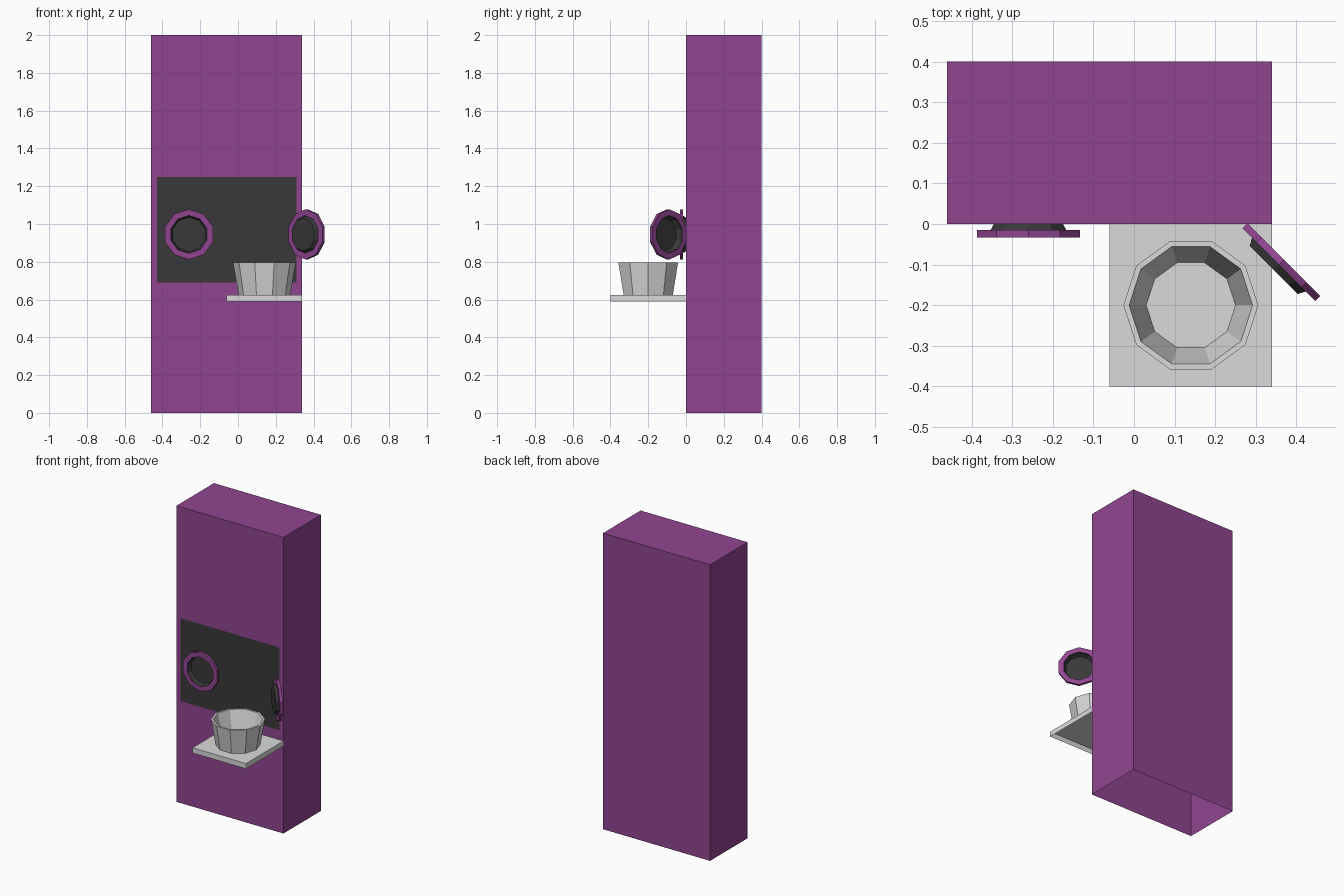
import bpy, bmesh, math
from mathutils import Matrix, Vector

cube = bpy.data.objects.get("Cube")
if cube:
    bpy.data.objects.remove(cube, do_unlink=True)


def material(name, rgb):
    m = bpy.data.materials.new(name)
    m.use_nodes = True
    color = (*rgb, 1.0)
    m.diffuse_color = color
    m.node_tree.nodes["Principled BSDF"].inputs["Base Color"].default_value = color
    return m


purple = material("purple", (0.28, 0.06, 0.28))
charcoal = material("charcoal", (0.04, 0.04, 0.04))
light_grey = material("light grey", (0.70, 0.70, 0.70))


def finish(name, bm, mat, matrix=None):
    bmesh.ops.recalc_face_normals(bm, faces=bm.faces)
    if matrix:
        bm.transform(matrix)
    mesh = bpy.data.meshes.new(name)
    bm.to_mesh(mesh)
    bm.free()
    mesh.materials.append(mat)
    obj = bpy.data.objects.new(name, mesh)
    bpy.context.collection.objects.link(obj)
    return obj


def open_box(name, low, high, mat):
    """Box without an underside."""
    low, high = Vector(low), Vector(high)
    bm = bmesh.new()
    bmesh.ops.create_cube(bm, size=1)
    bmesh.ops.recalc_face_normals(bm, faces=bm.faces)
    under = [f for f in bm.faces if f.normal.z < -0.5]
    bmesh.ops.delete(bm, geom=under, context='FACES_ONLY')
    bm.transform(Matrix.Translation((low + high) / 2)
                 @ Matrix.Diagonal((*(high - low), 1)))
    return finish(name, bm, mat)


def lathe(name, profile, mat, matrix, phase=0.0, closed=False, cap=False, sides=10):
    """Turn (radius, height) points around z into a ten-sided body."""
    bm = bmesh.new()
    rings = []
    for r, h in profile:
        angles = [phase + math.tau * i / sides for i in range(sides)]
        rings.append([bm.verts.new((r * math.cos(a), r * math.sin(a), h)) for a in angles])
    pairs = list(zip(rings, rings[1:]))
    if closed:
        pairs.append((rings[-1], rings[0]))
    for a, b in pairs:
        for i in range(sides):
            j = (i + 1) % sides
            bm.faces.new((a[i], a[j], b[j], b[i]))
    if cap:
        bm.faces.new(rings[-1])
    return finish(name, bm, mat, matrix)


# Cabinet and shelf
open_box("cabinet", (-0.46, 0, 0), (0.34, 0.4, 2), purple)
open_box("shelf", (-0.06, -0.4, 0.59), (0.34, 0, 0.625), light_grey)

# Dark front panel
bm = bmesh.new()
bmesh.ops.create_grid(bm, x_segments=1, y_segments=1, size=0.5)
finish("front_panel", bm, charcoal,
       Matrix.Translation((-0.06, -0.002, 0.97))
       @ Matrix.Rotation(math.pi / 2, 4, 'X')
       @ Matrix.Diagonal((0.74, 0.56, 1, 1)))

# Tub on the shelf
lathe("tub", [(0.137, 0), (0.166, 0.17), (0.152, 0.17), (0.11, 0.015)],
      light_grey, Matrix.Translation((0.14, -0.2, 0.625)), cap=True)

# Round hatch frame and its swung-open door, each with a shallow dark bowl
for name, spot, turn in (("hatch", (-0.26, -0.024, 0.945), 0),
                         ("open_door", (0.363, -0.094, 0.945), 135)):
    place = (Matrix.Translation(spot) @ Matrix.Rotation(math.radians(turn), 4, 'Z')
             @ Matrix.Rotation(math.pi / 2, 4, 'X'))
    lathe(name + "_rim", [(0.1, 0.009), (0.133, 0.009), (0.133, -0.009), (0.1, -0.009)],
          purple, place, phase=math.pi / 2)
    lathe(name + "_bowl", [(0.1, 0.009), (0.098, -0.009), (0.088, -0.027)],
          charcoal, place, phase=math.pi / 2, cap=True)
